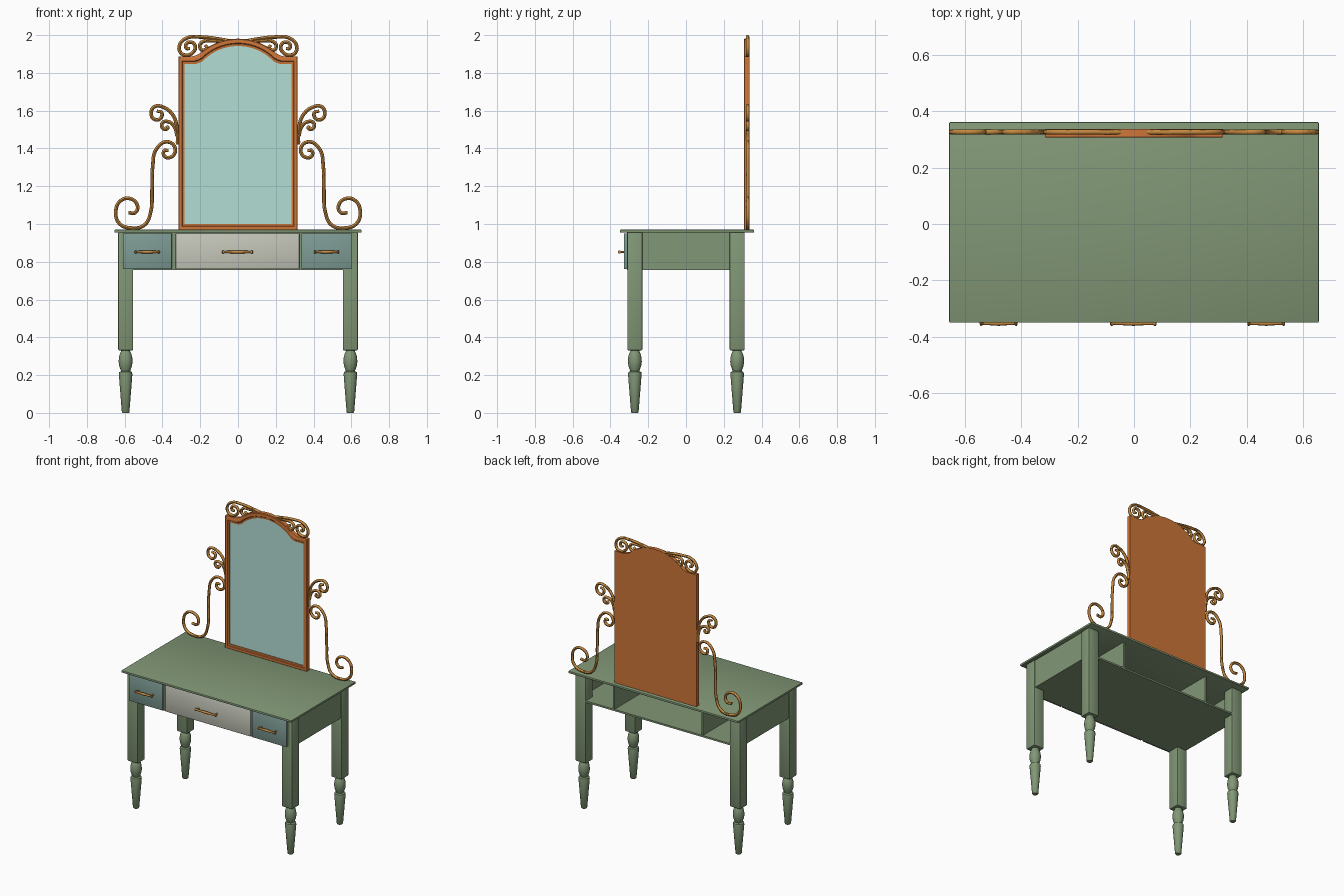
import bpy, bmesh, math
from mathutils import Matrix, Vector

if "Cube" in bpy.data.objects:
    bpy.data.objects.remove(bpy.data.objects["Cube"])


def mat(name, r, g, b):
    m = bpy.data.materials.new(name)
    m.diffuse_color = (r, g, b, 1)
    m.use_nodes = True
    m.node_tree.nodes["Principled BSDF"].inputs["Base Color"].default_value = m.diffuse_color
    return m


GREEN = mat("green_paint", 0.22, 0.31, 0.18)
TEAL = mat("teal_paint", 0.21, 0.33, 0.30)
CREAM = mat("cream_paint", 0.56, 0.57, 0.49)
WOOD = mat("orange_wood", 0.62, 0.18, 0.04)
BRASS = mat("brass", 0.56, 0.25, 0.05)
GLASS = mat("mirror_glass", 0.45, 0.73, 0.66)


def finish(name, bm, material, smooth=True):
    bmesh.ops.recalc_face_normals(bm, faces=bm.faces)
    me = bpy.data.meshes.new(name)
    bm.to_mesh(me)
    bm.free()
    ob = bpy.data.objects.new(name, me)
    bpy.context.collection.objects.link(ob)
    me.materials.append(material)
    if smooth:
        bpy.ops.object.select_all(action='DESELECT')
        ob.select_set(True)
        bpy.context.view_layer.objects.active = ob
        bpy.ops.object.shade_smooth_by_angle(angle=math.radians(35))
    return ob


def box(name, x, y, z, material, bevel=0.0):
    """Box from (min, max) ranges."""
    bm = bmesh.new()
    size = [b - a for a, b in (x, y, z)]
    mid = [(a + b) / 2 for a, b in (x, y, z)]
    bmesh.ops.create_cube(bm, size=1, matrix=Matrix.Translation(mid) @ Matrix.Diagonal((*size, 1)))
    if bevel:
        bmesh.ops.bevel(bm, geom=bm.edges[:], offset=bevel, segments=2, affect='EDGES', profile=0.5)
    return finish(name, bm, material)


def lathe(name, profile, matrix, material, sides=24):
    """Revolve (radius, height) points about local z, with capped ends."""
    bm = bmesh.new()
    rings = [[bm.verts.new(matrix @ Vector((r * math.cos(2 * math.pi * i / sides),
                                            r * math.sin(2 * math.pi * i / sides), h)))
              for i in range(sides)] for r, h in profile]
    for a, b in zip(rings, rings[1:]):
        for i in range(sides):
            j = (i + 1) % sides
            bm.faces.new((a[i], a[j], b[j], b[i]))
    bm.faces.new(rings[0])
    bm.faces.new(rings[-1])
    return finish(name, bm, material)


def scroll(name, points, side):
    """Tapered wrought rod through (x, z) points, mirrored by side."""
    cu = bpy.data.curves.new(name, 'CURVE')
    cu.dimensions = '3D'
    cu.bevel_depth, cu.bevel_resolution = 0.0095, 2
    cu.resolution_u, cu.use_fill_caps = 6, True
    sp = cu.splines.new('BEZIER')
    sp.bezier_points.add(len(points) - 1)
    for p, (x, z) in zip(sp.bezier_points, points):
        p.co = (side * x, 0.326, z)
        p.handle_left_type = p.handle_right_type = 'AUTO'
    sp.bezier_points[-1].radius = 0.8
    ob = bpy.data.objects.new(name, cu)
    bpy.context.collection.objects.link(ob)
    cu.materials.append(BRASS)
    bpy.ops.object.select_all(action='DESELECT')
    ob.select_set(True)
    bpy.context.view_layer.objects.active = ob
    bpy.ops.object.convert(target='MESH')
    bpy.ops.object.shade_smooth_by_angle(angle=math.radians(45))


# Table top and carcass, open at the back
box("table_top", (-0.655, 0.655), (-0.35, 0.361), (0.955, 0.97), GREEN, 0.004)
box("carcass_bottom", (-0.62, 0.62), (-0.31, 0.31), (0.757, 0.769), GREEN)
box("carcass_front", (-0.62, 0.62), (-0.312, -0.30), (0.757, 0.957), GREEN)
for s, side in ((-1, "left"), (1, "right")):
    box(side + "_side_panel", sorted((s * 0.612, s * 0.628)), (-0.29, 0.29), (0.757, 0.957), GREEN)
    box(side + "_divider", (s * 0.34 - 0.006, s * 0.34 + 0.006), (-0.305, 0.308), (0.76, 0.957), GREEN)

# Legs: square block, turned bulb, tapered foot
LEG = [(0.017, 0), (0.02, 0.004), (0.036, 0.205), (0.034, 0.216), (0.024, 0.221), (0.028, 0.232),
       (0.034, 0.25), (0.037, 0.272), (0.035, 0.296), (0.029, 0.317), (0.024, 0.326), (0.024, 0.337)]
for s, side in ((-1, "left"), (1, "right")):
    for t, end in ((-1, "front"), (1, "back")):
        cx, cy = s * 0.595, t * 0.271
        box(f"{end}_{side}_leg", (cx - 0.04, cx + 0.04), (cy - 0.04, cy + 0.04), (0.331, 0.957), GREEN, 0.006)
        lathe(f"{end}_{side}_turned_foot", LEG, Matrix.Translation((cx, cy, 0)), GREEN)

# Drawer fronts and handles
PULL = [(0.004, -1), (0.009, -0.96), (0.009, -0.9), (0.006, -0.84), (0.007, -0.4), (0.009, 0),
        (0.007, 0.4), (0.006, 0.84), (0.009, 0.9), (0.009, 0.96), (0.004, 1)]
for name, x0, x1, m, half in (("left", -0.61, -0.35, TEAL, 0.067),
                              ("centre", -0.33, 0.325, CREAM, 0.083),
                              ("right", 0.335, 0.602, TEAL, 0.067)):
    box(name + "_drawer_front", (x0, x1), (-0.328, -0.308), (0.762, 0.95), m, 0.003)
    cx = (x0 + x1) / 2
    lathe(name + "_handle", [(r, h * half) for r, h in PULL],
          Matrix.Translation((cx, -0.352, 0.852)) @ Matrix.Rotation(math.pi / 2, 4, 'Y'), BRASS, 12)
    for s in (-1, 1):
        lathe(name + "_handle_post", [(0.006, 0), (0.006, 0.03)],
              Matrix.Translation((cx + s * half * 0.84, -0.325, 0.852)) @ Matrix.Rotation(math.pi / 2, 4, 'X'),
              BRASS, 10)


# Arched mirror outline, as (x, z) points
def outline(w, bottom, shoulder, arch_half, peak, n=24):
    rise = peak - shoulder
    r = (arch_half ** 2 + rise ** 2) / (2 * rise)
    a = math.asin(arch_half / r)
    arch = [(r * math.sin(t), peak - r + r * math.cos(t))
            for t in (a - 2 * a * i / n for i in range(n + 1))]
    # soft fillet where the arch meets the flat shoulder
    x0, z0 = arch[0]
    arch[0], arch[-1] = (x0 + 0.004, z0 + 0.005), (-x0 - 0.004, z0 + 0.005)
    e = x0 + 0.022
    return [(w, bottom), (w, shoulder), (e, shoulder)] + arch + [(-e, shoulder), (-w, shoulder), (-w, bottom)]


OUTER = outline(0.315, 0.968, 1.888, 0.218, 1.981)
INNER = outline(0.284, 1.0, 1.848, 0.2, 1.942)


def mirror_ring(bm, t, y):
    return [bm.verts.new((a[0] + (b[0] - a[0]) * t, y, a[1] + (b[1] - a[1]) * t))
            for a, b in zip(OUTER, INNER)]


# Moulded mirror frame with solid back
bm = bmesh.new()
rings = [mirror_ring(bm, t, y) for t, y in
         ((0, 0.336), (0, 0.309), (0.1, 0.306), (0.6, 0.306), (0.7, 0.311), (1, 0.313), (1, 0.322))]
for a, b in zip(rings, rings[1:]):
    for i in range(len(a)):
        j = (i + 1) % len(a)
        bm.faces.new((a[i], a[j], b[j], b[i]))
bm.faces.new(rings[0])
bm.faces.new(rings[-1])
finish("mirror_frame", bm, WOOD)

# Mirror glass
bm = bmesh.new()
bm.faces.new(mirror_ring(bm, 1, 0.318))
glass = finish("mirror_glass", bm, GLASS, False)
if glass.data.polygons[0].normal.y > 0:
    glass.data.flip_normals()

# Scrollwork beside and above the mirror
SCROLLS = {
    "lower_scroll": [(0.58, 1.06), (0.545, 1.06), (0.533, 1.10), (0.575, 1.135), (0.625, 1.12), (0.647, 1.065),
                     (0.63, 1.005), (0.57, 0.979), (0.495, 0.995), (0.463, 1.06), (0.455, 1.185), (0.452, 1.30),
                     (0.43, 1.40), (0.372, 1.435), (0.333, 1.40), (0.35, 1.357), (0.388, 1.358), (0.39, 1.388),
                     (0.368, 1.388)],
    "upper_scroll": [(0.32, 1.42), (0.322, 1.50), (0.345, 1.577), (0.395, 1.618), (0.44, 1.622), (0.46, 1.588),
                     (0.44, 1.553), (0.41, 1.56), (0.405, 1.59), (0.43, 1.598)],
    "upper_curl": [(0.322, 1.465), (0.337, 1.515), (0.365, 1.54), (0.40, 1.535), (0.396, 1.505), (0.372, 1.508),
                   (0.378, 1.52)],
    "crest_scroll": [(0.03, 1.966), (0.10, 1.979), (0.2, 1.99), (0.27, 1.985), (0.308, 1.95), (0.306, 1.91),
                     (0.28, 1.894), (0.242, 1.905), (0.226, 1.938), (0.245, 1.962), (0.274, 1.952),
                     (0.272, 1.93), (0.255, 1.93)],
    "crest_curl": [(0.08, 1.965), (0.14, 1.97), (0.19, 1.963), (0.203, 1.94), (0.185, 1.92), (0.165, 1.935),
                   (0.175, 1.947)],
}
for s, side in ((-1, "left"), (1, "right")):
    for name, pts in SCROLLS.items():
        scroll(f"{side}_{name}", pts, s)
